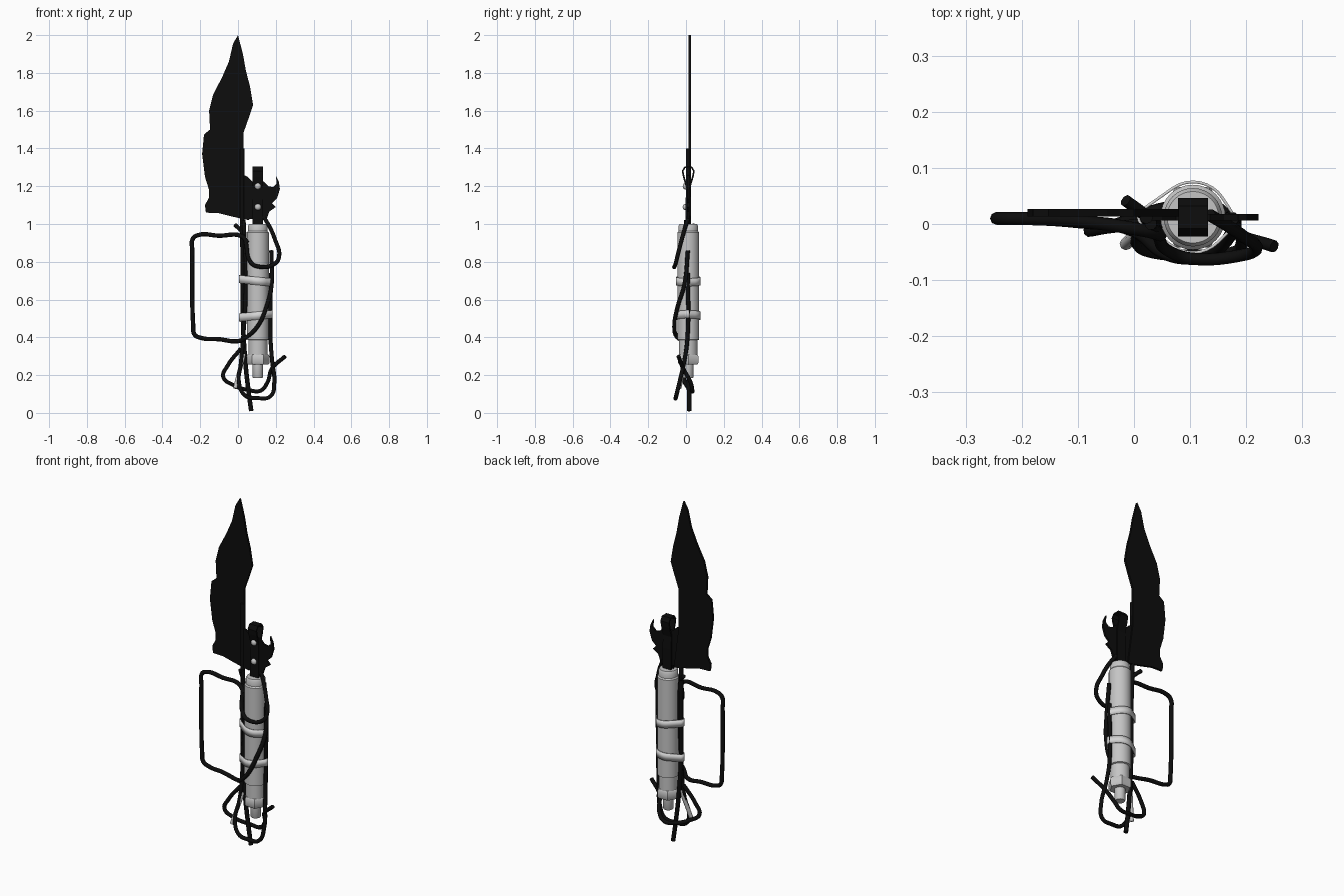
import bpy, bmesh, math
from mathutils import Vector, geometry

cube = bpy.data.objects.get("Cube")
if cube:
    bpy.data.objects.remove(cube)


def material(name, value):
    m = bpy.data.materials.new(name)
    m.use_nodes = True
    color = (value, value, value, 1)
    m.diffuse_color = color
    m.node_tree.nodes["Principled BSDF"].inputs["Base Color"].default_value = color
    return m


BLACK = material("black iron", 0.004)
GREY = material("light grey metal", 0.56)
PALE = material("pale strap", 0.66)
CX, CY = 0.105, 0.012  # grip axis


def add_mesh(name, bm, mat, smooth=True):
    bmesh.ops.recalc_face_normals(bm, faces=bm.faces)
    me = bpy.data.meshes.new(name)
    bm.to_mesh(me)
    bm.free()
    me.materials.append(mat)
    ob = bpy.data.objects.new(name, me)
    bpy.context.collection.objects.link(ob)
    if smooth:
        bpy.ops.object.select_all(action="DESELECT")
        ob.select_set(True)
        bpy.context.view_layer.objects.active = ob
        bpy.ops.object.shade_smooth_by_angle(angle=math.radians(35))
    return ob


def plate(name, outline, y, thick, mat):
    """Flat outline in x and z, extruded along y."""
    bm = bmesh.new()
    face = bm.faces.new([bm.verts.new((x, y - thick / 2, z)) for x, z in outline])
    out = bmesh.ops.extrude_face_region(bm, geom=[face])["geom"]
    verts = [v for v in out if isinstance(v, bmesh.types.BMVert)]
    bmesh.ops.translate(bm, verts=verts, vec=(0, thick, 0))
    bmesh.ops.triangulate(bm, faces=[f for f in bm.faces if len(f.verts) > 4])
    return add_mesh(name, bm, mat, False)


def lathe(name, profile, mat, sides=32):
    """Stack of rings (radius, z) around the grip axis, capped."""
    bm = bmesh.new()
    rings = []
    for r, z in profile:
        angles = [math.tau * i / sides for i in range(sides)]
        rings.append([bm.verts.new((CX + r * math.cos(a), CY + r * math.sin(a), z)) for a in angles])
    for low, high in zip(rings, rings[1:]):
        for i in range(sides):
            j = (i + 1) % sides
            bm.faces.new((low[i], low[j], high[j], high[i]))
    bm.faces.new(rings[0])
    bm.faces.new(rings[-1])
    return add_mesh(name, bm, mat)


def wire(name, points, radius, mat, bend=True):
    """Round wire through the points, with capped ends."""
    cu = bpy.data.curves.new(name, "CURVE")
    cu.dimensions = "3D"
    cu.bevel_depth = radius
    cu.bevel_resolution = 2
    cu.use_fill_caps = True
    cu.resolution_u = 6
    sp = cu.splines.new("BEZIER" if bend else "POLY")
    if bend:
        sp.bezier_points.add(len(points) - 1)
        for bp, p in zip(sp.bezier_points, points):
            bp.co = p
            bp.handle_left_type = bp.handle_right_type = "AUTO"
    else:
        sp.points.add(len(points) - 1)
        for q, p in zip(sp.points, points):
            q.co = (*p, 1)
    cu.materials.append(mat)
    ob = bpy.data.objects.new(name, cu)
    bpy.context.collection.objects.link(ob)
    return ob


# Ragged blade
plate("blade", [
    (0, 2), (.026, 1.9), (.042, 1.81), (.063, 1.73), (.08, 1.63), (.058, 1.565),
    (.028, 1.48), (.03, 1.25), (.06, 1.02), (.01, 1.03), (-.053, 1.045), (-.106, 1.058),
    (-.17, 1.06), (-.175, 1.1), (-.153, 1.14), (-.153, 1.18), (-.175, 1.25), (-.19, 1.37),
    (-.18, 1.474), (-.148, 1.5), (-.153, 1.6), (-.132, 1.685), (-.085, 1.775),
    (-.048, 1.86), (-.026, 1.955)], 0.02, 0.013, BLACK)

# Hooked guard plate
plate("hooked_guard", [
    (.03, 1.03), (.03, 1.26), (.05, 1.25), (.075, 1.225), (.135, 1.225), (.16, 1.2),
    (.185, 1.195), (.205, 1.215), (.2, 1.257), (.216, 1.225), (.222, 1.185), (.206, 1.135),
    (.18, 1.11), (.2, 1.09), (.165, 1.065), (.15, 1.02)], 0.012, 0.012, BLACK)

# Folded metal strip that clamps the guard
half = [(.022, 1.0), (.022, 1.12), (.018, 1.19), (.036, 1.25), (.042, 1.28), (.03, 1.3)]
path = half + [(2 * CY - y, z) for y, z in reversed(half)]
bm = bmesh.new()
rows = [[bm.verts.new((x, y, z)) for x in (.078, .132)] for y, z in path]
for a, b in zip(rows, rows[1:]):
    bm.faces.new((a[0], a[1], b[1], b[0]))
strip = add_mesh("clamp_strip", bm, BLACK, False)
mod = strip.modifiers.new("thickness", "SOLIDIFY")
mod.thickness = 0.009
mod.offset = 0

# Bolts through the clamp
for name, z in (("lower_bolt", 1.09), ("upper_bolt", 1.2)):
    bpy.ops.mesh.primitive_uv_sphere_add(segments=16, ring_count=8, radius=0.017, location=(CX, -0.004, z))
    bolt = bpy.context.object
    bolt.name = name
    bolt.scale.y = 0.8
    bolt.data.materials.append(GREY)
    bpy.ops.object.shade_smooth_by_angle()

# Grip tube, hex nut and threaded end
lathe("grip_tube", [(.05, .3), (.05, .385), (.058, .388), (.058, .955), (.052, .962),
                    (.052, .99), (.046, 1.0)], GREY)
lathe("hex_nut", [(.055, .255), (.062, .265), (.062, .3), (.055, .31)], GREY, 6)
lathe("end_stub", [(.025, .185), (.028, .19), (.028, .26)], GREY, 20)

# Straps that tie the tube to the pole
for name, z, tilt in (("upper_strap", .698, -.1), ("lower_strap", .515, .1)):
    pts = []
    for cx, cy, r in ((CX, CY, .063), (.165, .006, .016), (.025, .012, .017)):
        for i in range(32):
            a = math.tau * i / 32
            pts.append(Vector((cx + r * math.cos(a), cy + r * math.sin(a))))
    hull = [pts[i] for i in geometry.convex_hull_2d(pts)]
    bm = bmesh.new()
    pairs = [[bm.verts.new((p.x, p.y, z + tilt * (p.x - CX) + h)) for h in (-.021, .021)] for p in hull]
    for a, b in zip(pairs, pairs[1:] + pairs[:1]):
        bm.faces.new((a[0], b[0], b[1], a[1]))
    mod = add_mesh(name, bm, PALE).modifiers.new("thickness", "SOLIDIFY")
    mod.thickness = 0.005
    mod.offset = 0

# Pole behind the blade and its companion wire
wire("pole", [(.022, .012, 1.4), (.022, .012, 1.0), (.026, .008, .75), (.026, .008, .5),
              (.038, .012, .28), (.055, .016, .12), (.07, .018, .01)], .012, BLACK)
wire("pole_wire", [(.03, .0, 1.02), (.04, .005, .8), (.038, -.005, .55), (.022, .0, .34)], .011, BLACK)

# Rectangular hand guard, which wraps on across the tube
wire("hand_guard", [
    (.05, -.02, .9), (.02, -.012, .935), (-.1, .005, .938), (-.215, .01, .94), (-.24, .01, .92),
    (-.242, .01, .86), (-.237, .01, .46), (-.23, .01, .415), (-.2, .01, .398), (-.1, .004, .39),
    (0, -.012, .38), (.05, -.05, .405), (CX, -.062, .46), (.15, -.045, .56),
    (.178, -.008, .68), (.176, .01, .86)], .0115, BLACK)

# Wire loop hanging from the guard
wire("upper_loop", [
    (.135, .016, 1.04), (.17, -.005, .98), (.195, -.022, .92), (.218, -.045, .83), (.195, -.055, .79),
    (CX, -.062, .775), (.065, -.05, .8), (.04, -.015, .91), (.02, .015, .96), (-.015, .042, .995)],
    .011, BLACK)

# Two loops around the lower end
wire("lower_loop", [
    (.25, -.04, .3), (.18, -.015, .235), (.155, .025, .16), (.12, .034, .118), (.06, .03, .12),
    (-.03, .0, .15), (-.078, -.012, .19), (-.055, -.008, .25), (.015, 0, .34)], .011, BLACK)
wire("bottom_loop", [
    (.175, .01, .74), (.172, .008, .4), (.18, -.008, .28), (.192, -.035, .16), (.172, -.052, .088),
    (CX, -.056, .078), (.04, -.052, .09), (.005, -.035, .16), (.015, -.01, .26), (.03, .004, .42)],
    .011, BLACK)

# Loose pale rod
wire("loose_rod", [(.03, .005, .31), (-.015, -.036, .13)], .011, GREY, False)
